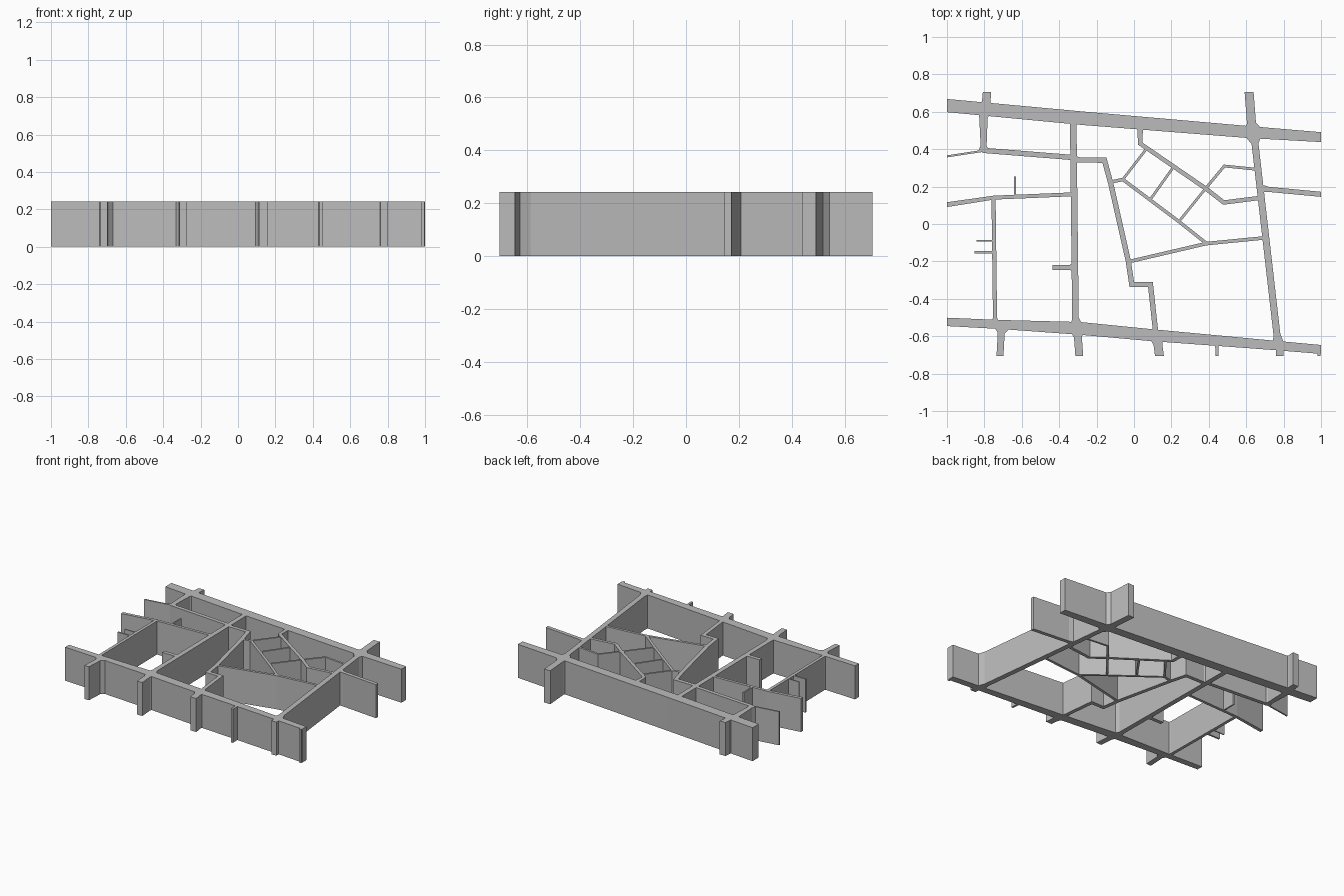
import bpy
import bmesh
from mathutils import Vector

default_cube = bpy.data.objects.get("Cube")
if default_cube:
    bpy.data.objects.remove(default_cube, do_unlink=True)

HEIGHT = 0.242
HALF_X, HALF_Y = 1.0, 0.705

grey = bpy.data.materials.new("plain grey")
grey.use_nodes = True
colour = (0.5, 0.5, 0.5, 1)
grey.diffuse_color = colour
grey.node_tree.nodes["Principled BSDF"].inputs["Base Color"].default_value = colour


def trim(bm):
    """Cut the wall off flush at the edges of the district."""
    for normal, limit in (((1, 0, 0), HALF_X), ((-1, 0, 0), HALF_X),
                          ((0, 1, 0), HALF_Y), ((0, -1, 0), HALF_Y)):
        geometry = bm.verts[:] + bm.edges[:] + bm.faces[:]
        bmesh.ops.bisect_plane(bm, geom=geometry, dist=1e-5,
                               plane_co=Vector(normal) * limit,
                               plane_no=normal, clear_outer=True)
        open_edges = [edge for edge in bm.edges if edge.is_boundary]
        if open_edges:
            bmesh.ops.holes_fill(bm, edges=open_edges, sides=0)


def wall(name, path, width=0.02):
    """Upright mitred wall along a path; a third number sets a local width."""
    points = [Vector(p[:2]) for p in path]
    widths = [p[2] if len(p) > 2 else width for p in path]
    sides = []
    for start, end in zip(points, points[1:]):
        along = (end - start).normalized()
        sides.append(Vector((-along.y, along.x)))

    bm = bmesh.new()
    rings = []
    for i, (point, thick) in enumerate(zip(points, widths)):
        before, after = sides[max(i - 1, 0)], sides[min(i, len(sides) - 1)]
        mitre = (before + after).normalized()
        offset = mitre * (thick / 2 / max(mitre.dot(after), 0.4))
        left, right = point + offset, point - offset
        rings.append([bm.verts.new((*corner, z)) for corner, z in
                      ((left, 0), (right, 0), (right, HEIGHT), (left, HEIGHT))])
    for ring, following in zip(rings, rings[1:]):
        for k in range(4):
            j = (k + 1) % 4
            bm.faces.new((ring[k], ring[j], following[j], following[k]))
    bm.faces.new(rings[0])
    bm.faces.new(rings[-1])
    trim(bm)
    bmesh.ops.recalc_face_normals(bm, faces=bm.faces[:])

    mesh = bpy.data.meshes.new(name)
    bm.to_mesh(mesh)
    bm.free()
    mesh.materials.append(grey)
    wall_object = bpy.data.objects.new(name, mesh)
    bpy.context.collection.objects.link(wall_object)


# Broad streets running across the district
wall("north_street", [(-1.05, .638, .07), (-.27, .565, .072),
                      (.62, .491, .064), (1.05, .461, .051)])
wall("south_street", [(-1.05, -.521, .044), (-.72, -.537, .048),
                      (-.29, -.558, .068), (.08, -.593, .064),
                      (.75, -.649, .05), (1.05, -.675, .047)])

# Streets running front to back
wall("east_street", [(.612, .75, .048), (.628, .54, .048), (.634, .505, .09),
                     (.643, .46, .075), (.647, .43, .037),
                     (.764, -.59, .037), (.772, -.64, .06),
                     (.778, -.67, .04), (.784, -.75, .04)])
wall("middle_street", [(-.325, .55), (-.313, -.5), (-.308, -.54, .06)], .035)
wall("north_west_street", [(-.782, .75, .045), (-.79, .655, .045),
                           (-.795, .62, .09), (-.805, .57, .045),
                           (-.804, .42, .032), (-.804, .385, .06)])
wall("west_lane", [(-.751, .14), (-.743, -.5), (-.742, -.53, .04)], .022)

# Short stubs leaving the south street
wall("south_west_stub", [(-.719, -.75), (-.71, -.585), (-.705, -.55, .09)], .037)
wall("south_middle_stub", [(-.289, -.75), (-.3, -.605), (-.302, -.575, .075)], .042)
wall("south_centre_stub", [(.142, -.75), (.128, -.645), (.124, -.615, .07)], .047)
wall("south_east_stub", [(.447, -.75), (.443, -.66), (.44, -.635, .03)], .016)
wall("south_corner_stub", [(.99, -.75), (.988, -.675)], .016)

# Lanes of the west side
wall("west_upper_path", [(-1.05, .354), (-.8, .392)], .011)
wall("upper_lane", [(-.81, .394), (-.32, .355), (-.3, .343), (-.158, .341),
                    (-.125, .22), (-.03, -.2), (-.012, -.324),
                    (.088, -.324), (.115, -.57)], .028)
wall("lower_lane", [(-1.05, .096, .026), (-.75, .141), (-.32, .159)], .021)

# Dead ends
wall("upper_dead_end", [(-.636, .255), (-.636, .148)], .01)
wall("small_dead_end", [(-.842, -.09), (-.75, -.09)], .008)
wall("long_dead_end", [(-.853, -.152), (-.75, -.152)], .013)
wall("middle_dead_end", [(-.435, -.233), (-.345, -.233), (-.315, -.228, .05)], .027)

# Central block with its diagonal lanes
wall("diagonal_lane", [(.033, .51, .03), (.033, .43), (.383, .19),
                       (.48, .115), (.67, .139)], .023)
wall("diagonal_back_lane", [(-.125, .224), (-.06, .238),
                            (.24, .013), (.385, -.102)], .018)
for name, start, end in (("west", (.065, .4), (-.062, .235)),
                         ("middle", (.21, .303), (.088, .132)),
                         ("east", (.383, .19), (.24, .013))):
    wall(name + "_cross_lane", [start, end], .014)

# Lanes that reach the east street
wall("north_east_lane", [(.383, .19), (.483, .31), (.66, .292)], .015)
wall("south_east_lane", [(-.035, -.203), (.385, -.105), (.7, -.074)], .019)
wall("east_lane", [(.675, .192, .04), (.72, .185), (1.05, .154)], .027)
